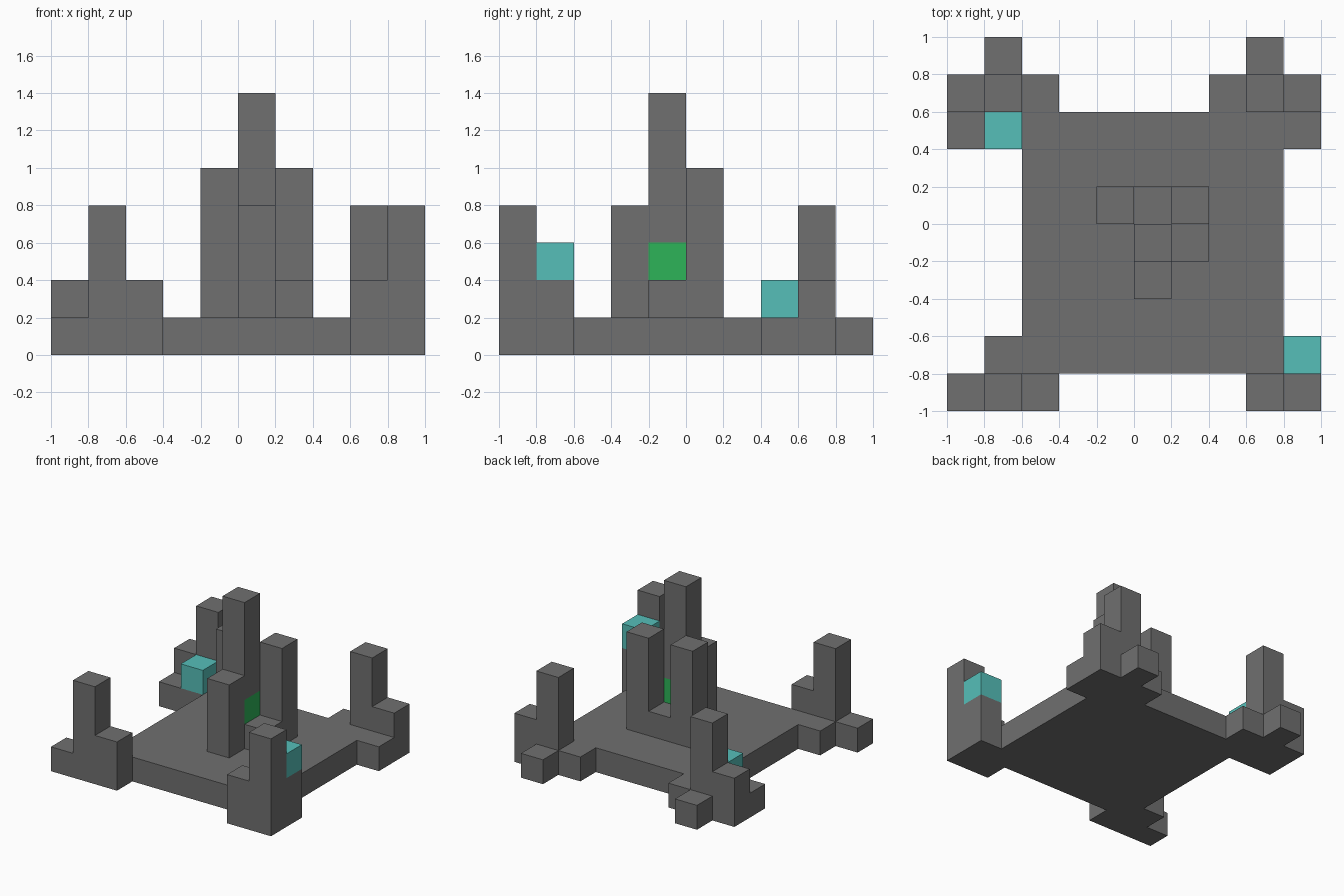
import bpy
import bmesh
import math
from mathutils import Vector

UNIT = 0.2
ORIGIN = Vector((-1, -1, 0))

old = bpy.data.objects.get("Cube")
if old:
    bpy.data.objects.remove(old, do_unlink=True)


def make_material(name, color):
    mat = bpy.data.materials.new(name)
    mat.use_nodes = True
    mat.diffuse_color = (*color, 1)
    mat.node_tree.nodes["Principled BSDF"].inputs["Base Color"].default_value = (*color, 1)
    return mat


stone = make_material("stone grey", (0.162, 0.162, 0.162))
teal = make_material("teal", (0.093, 0.521, 0.485))
green = make_material("green", (0.027, 0.451, 0.098))


def block(x, y, z=0, w=1, d=1, h=1):
    """Grid cells filled by one box."""
    return {(x + i, y + j, z + k) for i in range(w) for j in range(d) for k in range(h)}


def columns(*specs):
    """Cells of several ground columns given as (x, y, height)."""
    return set().union(*(block(x, y, h=h) for x, y, h in specs))


# Floor slab with its small side tab
base = block(2, 1, w=7, d=7) | block(1, 1)

# Stepped corner towers and the tall central cluster
parts = {
    "base_plate": (base, stone),
    "front_right_tower": (columns((0, 0, 1), (1, 0, 4), (2, 0, 2)), stone),
    "front_left_tower": (columns((8, 0, 2), (9, 0, 4), (9, 1, 2)), stone),
    "back_right_tower": (columns((0, 7, 2), (1, 7, 4), (2, 7, 1), (1, 8, 1),
                                 (1, 9, 1), (0, 8, 1)) , stone),
    "back_left_tower": (columns((8, 8, 4), (9, 8, 2), (7, 8, 1), (8, 9, 1), (9, 7, 1)), stone),
    "central_spire": (columns((4, 5, 5), (5, 5, 2), (6, 5, 5), (6, 4, 2), (5, 3, 4), (5, 4, 2))
                      | block(5, 4, 3, h=4), stone),
    "front_teal_block": (block(9, 1, 2), teal),
    "back_teal_block": (block(1, 7, 1), teal),
    "green_core": (block(5, 4, 2), green),
}
# The back right tower steps inward around its teal block
parts["back_right_tower"] = (columns((0, 7, 1), (1, 7, 1), (0, 8, 2), (1, 8, 4),
                                     (2, 8, 1), (1, 9, 1)), stone)

filled = set().union(*(cells for cells, mat in parts.values()))


def build(name, cells, mat):
    """Skin the cells, leaving out faces buried in the model."""
    bm = bmesh.new()
    for cell in sorted(cells):
        centre = Vector(cell) + Vector((0.5, 0.5, 0.5))
        for axis in range(3):
            for sign in (-1, 1):
                n = Vector((0, 0, 0))
                n[axis] = sign
                if tuple(int(c + s) for c, s in zip(cell, n)) in filled:
                    continue
                u = Vector((0, 0, 0))
                u[(axis + 1) % 3] = 1
                v = n.cross(u)
                corners = (-u - v, u - v, u + v, v - u)
                bm.faces.new([bm.verts.new(ORIGIN + (centre + (n + c) / 2) * UNIT)
                              for c in corners])
    bmesh.ops.remove_doubles(bm, verts=bm.verts, dist=0.001)
    bmesh.ops.dissolve_limit(bm, angle_limit=math.radians(1), verts=bm.verts, edges=bm.edges)
    mesh = bpy.data.meshes.new(name)
    bm.to_mesh(mesh)
    bm.free()
    mesh.materials.append(mat)
    bpy.context.collection.objects.link(bpy.data.objects.new(name, mesh))


for name, (cells, mat) in parts.items():
    build(name, cells, mat)
